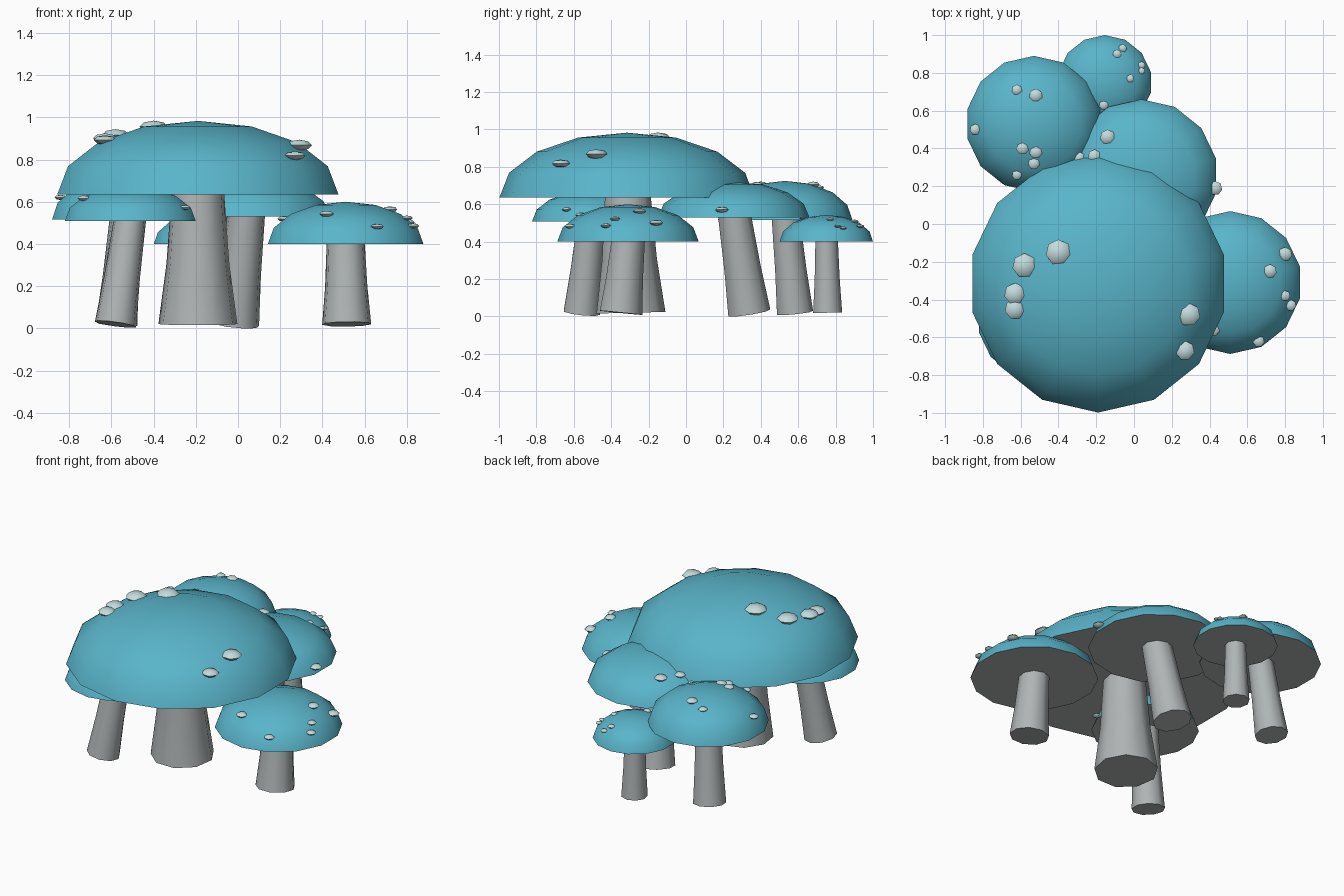
import bpy, bmesh, math
from mathutils import Vector, Matrix

cube = bpy.data.objects.get("Cube")
if cube:
    bpy.data.objects.remove(cube, do_unlink=True)


def make_material(name, rgb):
    mat = bpy.data.materials.new(name)
    mat.use_nodes = True
    mat.diffuse_color = (*rgb, 1)
    mat.node_tree.nodes["Principled BSDF"].inputs["Base Color"].default_value = (*rgb, 1)
    return mat


TEAL = make_material("teal", (0.1, 0.46, 0.59))
GREY = make_material("stem grey", (0.43, 0.46, 0.46))
PALE = make_material("pale spot", (0.55, 0.71, 0.72))


def add_ring(bm, center, radius, sides, turn):
    """Add a loop of vertices, starting on the y axis."""
    verts = []
    for i in range(sides):
        angle = math.tau * i / sides
        offset = Vector((-math.sin(angle), math.cos(angle), 0)) * radius
        verts.append(bm.verts.new(center + turn @ offset))
    return verts


def bridge_rings(bm, rings):
    """Join neighbouring loops with quads."""
    for low, high in zip(rings, rings[1:]):
        for i in range(len(low)):
            bm.faces.new((low[i - 1], low[i], high[i], high[i - 1]))


def finish(bm, name, materials):
    """Turn the bmesh into a smooth object that keeps its hard edges."""
    bmesh.ops.recalc_face_normals(bm, faces=bm.faces)
    mesh = bpy.data.meshes.new(name)
    bm.to_mesh(mesh)
    bm.free()
    for mat in materials:
        mesh.materials.append(mat)
    for polygon in mesh.polygons:
        polygon.use_smooth = True
    mesh.set_sharp_from_angle(angle=math.radians(55))
    obj = bpy.data.objects.new(name, mesh)
    bpy.context.collection.objects.link(obj)


def make_cap(name, center, radius, height):
    """Half of a squashed sphere with a flat grey underside."""
    bm = bmesh.new()
    up = Vector((0, 0, height))
    rings = []
    for step in range(4):
        angle = step * math.pi / 8
        rings.append(add_ring(bm, center + up * math.sin(angle),
                              radius * math.cos(angle), 14, Matrix.Identity(3)))
    bridge_rings(bm, rings)
    apex = bm.verts.new(center + up)
    crown = rings[-1]
    for i in range(len(crown)):
        bm.faces.new((crown[i - 1], crown[i], apex))
    underside = bm.faces.new(rings[0])
    underside.material_index = 1
    finish(bm, name + "_cap", (TEAL, GREY))


def make_stem(name, base, top, radius, taper):
    """Leaning trunk that narrows quickly near the ground."""
    bm = bmesh.new()
    turn = Vector((0, 0, 1)).rotation_difference(top - base).to_matrix()
    rings = []
    for along, narrowing in ((0, 0), (0.45, 0.6), (1, 1)):
        width = radius * (1 - narrowing * (1 - taper))
        rings.append(add_ring(bm, base.lerp(top, along), width, 9, turn))
    bridge_rings(bm, rings)
    bm.faces.new(rings[0])
    bm.faces.new(rings[-1])
    finish(bm, name + "_stem", (GREY,))


def make_spots(name, center, radius, height, places):
    """Flattened pebbles on the cap, from the largest to the smallest."""
    bm = bmesh.new()
    for i, place in enumerate(places):
        flat = Vector((*place, center.z)) - center
        reach = min(flat.length / radius, 0.99)
        flat.z = height * math.sqrt(1 - reach * reach)
        size = radius * (0.1 - 0.03 * i / len(places))
        matrix = Matrix.Translation(center + flat) @ Matrix.Diagonal((size, size, size * 0.42, 1))
        bmesh.ops.create_uvsphere(bm, u_segments=7, v_segments=4, radius=1, matrix=matrix)
    finish(bm, name + "_spots", (PALE,))


def make_mushroom(name, center, radius, height, foot, stem_radius, spots, taper=0.77):
    """Cap centred above a stem whose foot may stand off to one side."""
    center = Vector(center)
    make_cap(name, center, radius, height)
    make_stem(name, Vector((*foot, 0.02)), center + Vector((0, 0, 0.02)), stem_radius, taper)
    make_spots(name, center, radius, height, spots)


make_mushroom("large", center=(-0.19, -0.315, 0.635), radius=0.683, height=0.348,
              foot=(-0.19, -0.3), stem_radius=0.19, taper=0.66,
              spots=((-0.4, -0.15), (-0.58, -0.22), (0.29, -0.48),
                     (-0.63, -0.37), (-0.63, -0.45), (0.27, -0.67)))

make_mushroom("right", center=(0.51, -0.31, 0.4), radius=0.378, height=0.2,
              foot=(0.515, -0.35), stem_radius=0.118,
              spots=((0.8, -0.16), (0.72, -0.25), (0.42, -0.56), (0.22, -0.22),
                     (0.66, -0.62), (0.83, -0.43), (0.8, -0.38)))

make_mushroom("middle", center=(0.04, 0.255, 0.53), radius=0.405, height=0.19,
              foot=(-0.015, 0.335), stem_radius=0.117,
              spots=((-0.14, 0.46), (0.43, 0.19), (-0.21, 0.36), (-0.29, 0.35)))

make_mushroom("back_left", center=(-0.53, 0.53, 0.515), radius=0.36, height=0.21,
              foot=(-0.575, 0.58), stem_radius=0.1,
              spots=((-0.52, 0.68), (-0.52, 0.38), (-0.59, 0.4), (-0.53, 0.32),
                     (-0.84, 0.5), (-0.62, 0.71), (-0.62, 0.26)))

make_mushroom("back_small", center=(-0.155, 0.75, 0.4), radius=0.25, height=0.143,
              foot=(-0.155, 0.755), stem_radius=0.08,
              spots=((-0.16, 0.63), (-0.09, 0.9), (-0.06, 0.93),
                     (-0.02, 0.77), (0.04, 0.84), (0.04, 0.81)))

make_mushroom("front_left", center=(-0.51, -0.505, 0.508), radius=0.318, height=0.165,
              foot=(-0.58, -0.56), stem_radius=0.1,
              spots=((-0.73, -0.6), (-0.25, -0.64)))
